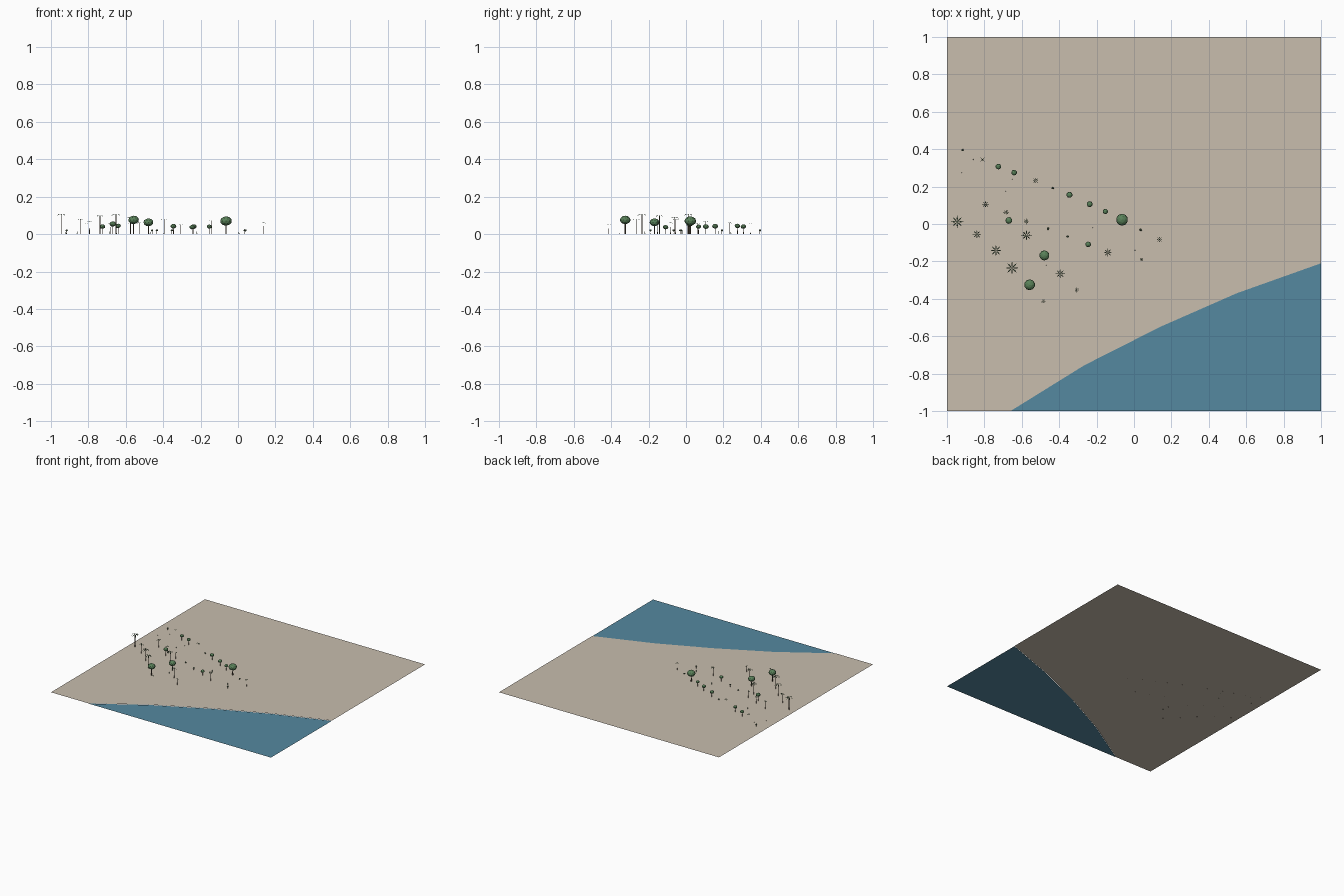
import bpy, bmesh
from math import sin, cos, pi
from mathutils import Matrix, Vector

if "Cube" in bpy.data.objects:
    bpy.data.objects.remove(bpy.data.objects["Cube"])


def material(name, rgb):
    m = bpy.data.materials.new(name)
    m.diffuse_color = (*rgb, 1)
    m.use_nodes = True
    m.node_tree.nodes["Principled BSDF"].inputs["Base Color"].default_value = m.diffuse_color
    return m


SAND = material("sand", (0.58, 0.51, 0.42))
WATER = material("water", (0.09, 0.25, 0.35))
LEAF = material("leaf", (0.10, 0.22, 0.10))
PALM = material("palm", (0.09, 0.15, 0.08))
BARK = material("bark", (0.12, 0.09, 0.06))


def finish(name, bm, *mats):
    me = bpy.data.meshes.new(name)
    bm.to_mesh(me)
    bm.free()
    for m in mats:
        me.materials.append(m)
    ob = bpy.data.objects.new(name, me)
    bpy.context.collection.objects.link(ob)
    return ob


def flat(name, pts, z, mat):
    bm = bmesh.new()
    f = bm.faces.new([bm.verts.new((x, y, z)) for x, y in pts])
    bmesh.ops.triangulate(bm, faces=[f])
    finish(name, bm, mat)


def cone(bm, x, y, z0, z1, r0, r1, n=6, mat=0):
    r = bmesh.ops.create_cone(bm, cap_ends=True, segments=n, radius1=r0, radius2=r1,
                              depth=z1 - z0, matrix=Matrix.Translation((x, y, (z0 + z1) / 2)))
    for f in {f for v in r["verts"] for f in v.link_faces}:
        f.material_index = mat


def ball(bm, x, y, z, r, rz, mat=0, sub=2):
    mtx = Matrix.Translation((x, y, z)) @ Matrix.Diagonal((r, r, rz, 1))
    v = bmesh.ops.create_icosphere(bm, subdivisions=sub, radius=1, matrix=mtx)["verts"]
    for f in {f for q in v for f in q.link_faces}:
        f.material_index = mat


# Ground split along the shoreline
shore = [(-0.66, -1), (-0.265, -0.755), (0.14, -0.55), (0.55, -0.37), (1, -0.21)]
flat("sand_ground", shore + [(1, 1), (-1, 1), (-1, -1)], 0.002, SAND)
flat("water", [(1, -1)] + shore[::-1], 0, WATER)

# Palms: x, y, crown radius, height
palms = [(-.945, .012, .034, .108), (-.84, -.055, .024, .082), (-.738, -.142, .031, .100),
         (-.652, -.235, .035, .108), (-.575, -.06, .029, .092), (-.395, -.266, .026, .083),
         (-.14, -.153, .023, .075), (-.306, -.353, .014, .053), (-.484, -.412, .014, .055),
         (.136, -.083, .017, .062), (-.526, .232, .017, .062), (-.81, .345, .014, .058),
         (-.794, .106, .020, .070), (-.684, .063, .016, .060), (-.576, .014, .016, .058)]
for i, (x, y, r, h) in enumerate(palms):
    bm = bmesh.new()
    cone(bm, x, y, 0, h * .96, r * .09, r * .06, mat=1)
    for k in range(8):
        a = k * pi / 4
        d, s = Vector((cos(a), sin(a), 0)), Vector((-sin(a), cos(a), 0))
        o, up = Vector((x, y, h * .96)), Vector((0, 0, r))
        mid = o + d * r * .55 + up * .08
        root, tip = bm.verts.new(o), bm.verts.new(o + d * r - up * .2)
        left, right = (bm.verts.new(mid + s * r * .11 * q) for q in (1, -1))
        bm.faces.new((root, right, left))
        bm.faces.new((left, right, tip))
    finish(f"palm_{i}", bm, PALM, BARK)

# Round trees: x, y, crown radius, crown centre height
trees = [(-.558, -.325, .029, .076), (-.479, -.168, .027, .063), (-.064, .023, .032, .070),
         (-.669, .019, .018, .054), (-.641, .275, .015, .044), (-.725, .307, .015, .040),
         (-.345, .156, .016, .042), (-.237, .106, .016, .040), (-.153, .067, .014, .040),
         (-.245, -.109, .015, .037)]
for i, (x, y, r, z) in enumerate(trees):
    bm = bmesh.new()
    cone(bm, x, y, 0, z, r * .13, r * .09, mat=1)
    ball(bm, x, y, z, r, r * .78)
    finish(f"round_tree_{i}", bm, LEAF, BARK)

# Low bushes
for i, (x, y) in enumerate([(-.916, .395), (-.434, .192), (-.459, -.025),
                            (-.354, -.067), (.036, -.031), (.040, -.190)]):
    bm = bmesh.new()
    cone(bm, x, y, 0, .02, .0012, .001, mat=1)
    ball(bm, x, y, .02, .007, .006, sub=1)
    finish(f"bush_{i}", bm, PALM, BARK)

# Grass sprigs
bm = bmesh.new()
for x, y in [(-.86, .345), (-.92, .275), (-.685, .175), (-.65, .24), (-.22, -.02),
             (.005, -.14), (-.47, -.22)]:
    cone(bm, x, y, 0, .018, .0025, 0, 5)
finish("grass_sprigs", bm, PALM)
